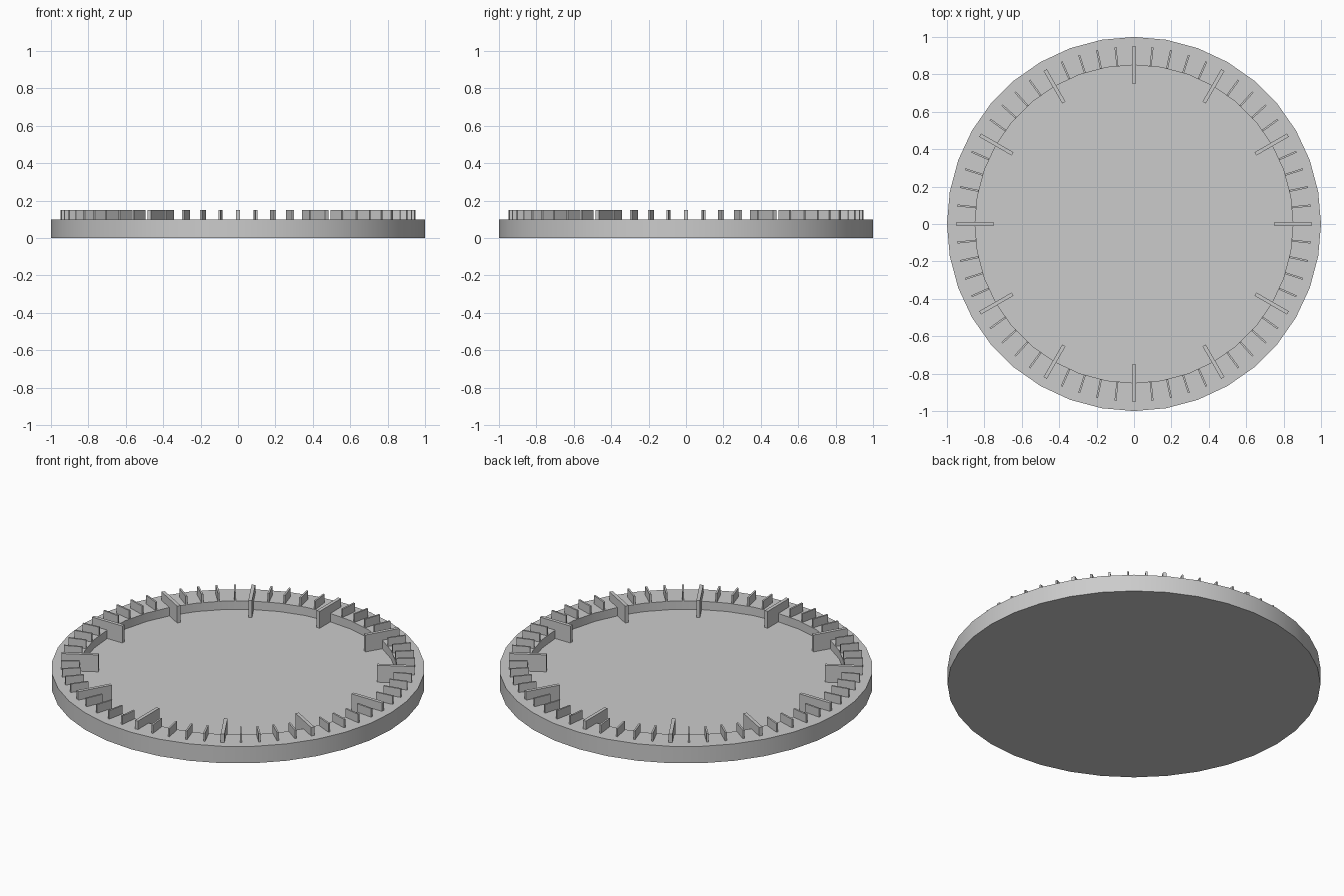
import bpy, bmesh, math
from mathutils import Matrix

cube = bpy.data.objects.get("Cube")
if cube:
    bpy.data.objects.remove(cube, do_unlink=True)

SIDES = 36
RIM_TOP, FLOOR, TICK_TOP = 0.1, 0.05, 0.15

grey = bpy.data.materials.new("light_grey")
grey.use_nodes = True
colour = (0.6, 0.6, 0.6, 1)
grey.diffuse_color = colour
grey.node_tree.nodes["Principled BSDF"].inputs["Base Color"].default_value = colour


def make_object(name, bm):
    bmesh.ops.recalc_face_normals(bm, faces=bm.faces)
    mesh = bpy.data.meshes.new(name)
    bm.to_mesh(mesh)
    bm.free()
    mesh.materials.append(grey)
    obj = bpy.data.objects.new(name, mesh)
    bpy.context.collection.objects.link(obj)
    return obj


def make_ticks(name, hours, inner, outer, width, bottom):
    """Radial upright bars at the given sixtieths of the circle."""
    bm = bmesh.new()
    for i in hours:
        place = (Matrix.Rotation(math.tau * i / 60, 4, "Z")
                 @ Matrix.Translation(((inner + outer) / 2, 0, (bottom + TICK_TOP) / 2))
                 @ Matrix.Diagonal((outer - inner, width, TICK_TOP - bottom, 1)))
        bmesh.ops.create_cube(bm, size=1, matrix=place)
    return make_object(name, bm)


# Dial: base disc with a raised rim, lofted from rings of one profile
bm = bmesh.new()
profile = [(1, 0), (1, RIM_TOP), (0.85, RIM_TOP), (0.85, FLOOR)]
rings = [[bm.verts.new((r * math.cos(math.tau * i / SIDES),
                        r * math.sin(math.tau * i / SIDES), z))
          for i in range(SIDES)] for r, z in profile]
for low, high in zip(rings, rings[1:]):
    for i in range(SIDES):
        j = (i + 1) % SIDES
        bm.faces.new((low[i], low[j], high[j], high[i]))
bm.faces.new(rings[0])
bm.faces.new(rings[-1])
dial = make_object("dial_with_rim", bm)

# Smooth round walls, crisp rim edges
bpy.ops.object.select_all(action="DESELECT")
dial.select_set(True)
bpy.context.view_layer.objects.active = dial
bpy.ops.object.shade_smooth_by_angle(angle=math.radians(30))

# Twelve long hour ticks reach down to the floor; minute ticks stand on the rim
make_ticks("hour_ticks", range(0, 60, 5), 0.75, 0.95, 0.02, FLOOR)
make_ticks("minute_ticks", [i for i in range(60) if i % 5], 0.85, 0.95, 0.01, RIM_TOP)
